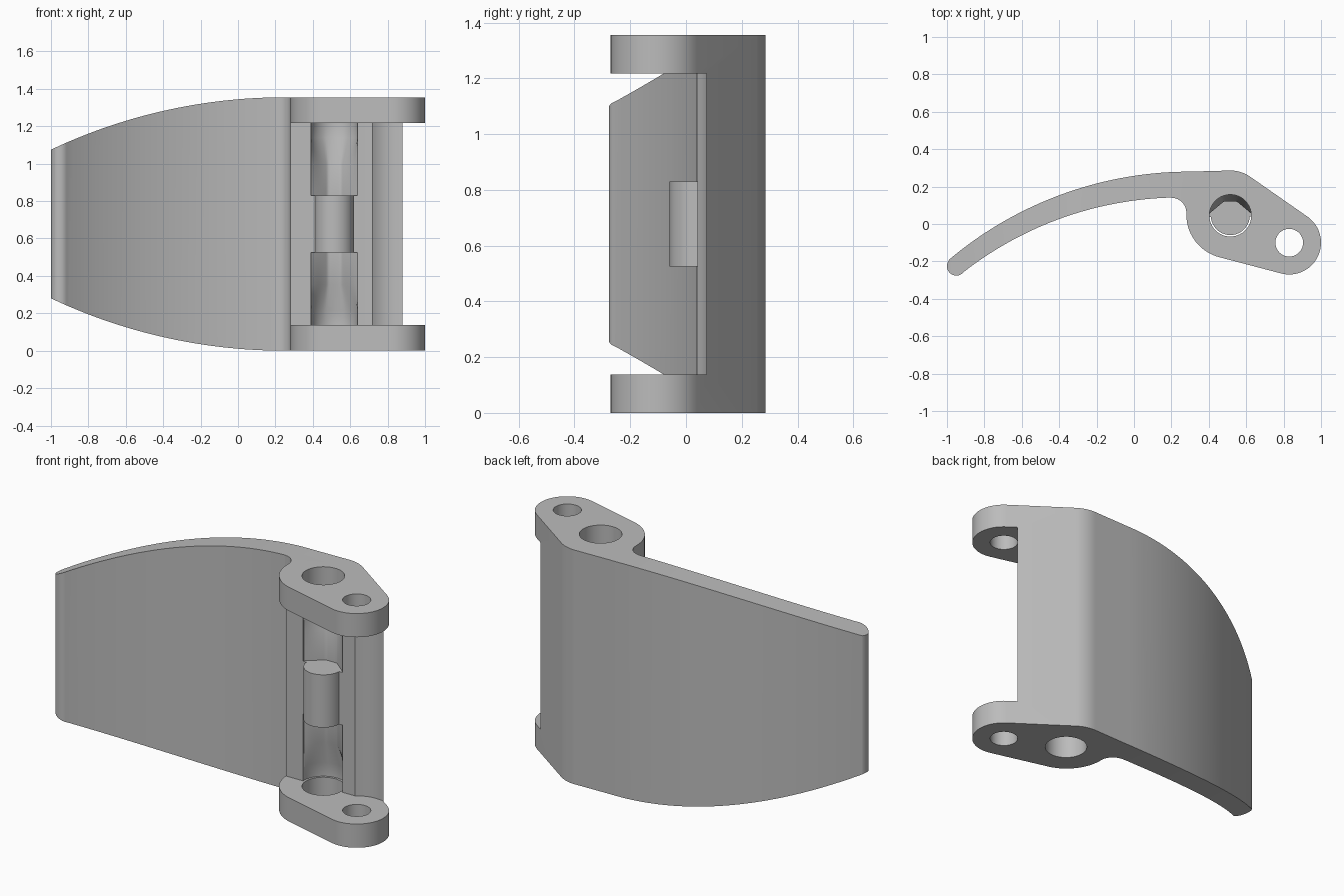
import bpy, bmesh
from math import sin, cos, pi, radians, sqrt, atan2

if "Cube" in bpy.data.objects:
    bpy.data.objects.remove(bpy.data.objects["Cube"], do_unlink=True)

H = 1.355                      # overall height
LUG = 0.137                    # lug thickness
HUB = (0.515, 0.045)           # spring pin axis
PIVOT = (0.83, -0.1)           # hinge hole axis

grey = bpy.data.materials.new("plain grey")
grey.use_nodes = True
grey.diffuse_color = (0.5, 0.5, 0.5, 1)
grey.node_tree.nodes["Principled BSDF"].inputs["Base Color"].default_value = (0.5, 0.5, 0.5, 1)


def loft(name, rings):
    """Closed solid through rings of 3D points."""
    bm = bmesh.new()
    loops = [[bm.verts.new(p) for p in ring] for ring in rings]
    for a, b in zip(loops, loops[1:]):
        for i in range(len(a)):
            j = (i + 1) % len(a)
            bm.faces.new((a[i], a[j], b[j], b[i]))
    bm.faces.new(loops[0])
    bm.faces.new(loops[-1])
    bmesh.ops.recalc_face_normals(bm, faces=bm.faces)
    mesh = bpy.data.meshes.new(name)
    bm.to_mesh(mesh)
    bm.free()
    mesh.materials.append(grey)
    obj = bpy.data.objects.new(name, mesh)
    bpy.context.scene.collection.objects.link(obj)
    return obj


def prism(name, pts, z0, z1):
    return loft(name, [[(x, y, z) for x, y in pts] for z in (z0, z1)])


def arc(c, r, a0, a1, n):
    """Points on an arc, angles in degrees."""
    angles = [radians(a0 + (a1 - a0) * i / n) for i in range(n + 1)]
    return [(c[0] + r * cos(a), c[1] + r * sin(a)) for a in angles]


def cylinder(name, c, r, z0, z1):
    return prism(name, arc(c, r, 0, 360, 64)[:-1], z0, z1)


def boolean(obj, cutter, operation="DIFFERENCE"):
    mod = obj.modifiers.new("cut", "BOOLEAN")
    mod.operation = operation
    mod.solver = "EXACT"
    mod.object = cutter
    bpy.context.view_layer.objects.active = obj
    bpy.ops.object.modifier_apply(modifier=mod.name)
    bpy.data.objects.remove(cutter, do_unlink=True)


def smooth(obj):
    bpy.ops.object.select_all(action="DESELECT")
    obj.select_set(True)
    bpy.context.view_layer.objects.active = obj
    bpy.ops.object.shade_smooth_by_angle(angle=radians(25))


# Plan outline: curved arm, rounded tip, hub and hinge lobe
outer_c, outer_r = (0.3, -1.72), 2.0
inner_c, inner_r = (0.25, -1.747), 1.889
outer_end = degrees_outer = 130.3
outline = arc(outer_c, outer_r, 90, outer_end, 36)
outline += arc((-0.95, -0.226), 0.05, 140, 310, 14)
outline += arc(inner_c, inner_r, 127.8, 91.5, 34)
outline += arc((0.2, 0.06), 0.08, 88, 0, 12)
outline += arc((0.515, 0.05), 0.235, 180, 256.4, 18)
outline += arc(PIVOT, 0.17, 256.4, 415, 32)
outline += arc((0.515, 0.1), 0.186, 55, 92, 10)
body = prism("lever_body", outline, -0.1, H + 0.1)

# Taper the height towards the tip
R = 2.93
xs = [-1.05 + 1.3 * i / 36 for i in range(37)]
drops = [(x, R - sqrt(R * R - (x - 0.25) ** 2)) for x in xs]
side = [(x, H - d) for x, d in drops] + [(1.1, H), (1.1, 0)]
side += [(x, d) for x, d in reversed(drops)]
envelope = loft("height_envelope", [[(x, y, z) for x, z in side] for y in (-1, 1)])
boolean(body, envelope, "INTERSECT")

# Gap between the two lugs, rounded around the hinge axis
gap = [(0.2, 0.036), (0.715, 0.042)] + arc(PIVOT, 0.18, 128, 0, 24)
gap += [(1.1, -0.1), (1.1, -0.4), (0.2, -0.4)]
boolean(body, prism("lug_gap", gap, LUG, H - LUG))


# Pockets above and below the pin, from round to a shallow trapezoid
def pocket_ring(z, flat):
    ring = []
    for i in range(64):
        a = 2 * pi * i / 64
        r = 0.125
        if flat and sin(a) > 0.01:
            r = min(r, 0.075 / sin(a), 0.104 / (sin(a) + 0.833 * abs(cos(a))))
        ring.append((HUB[0] + r * cos(a), HUB[1] + r * sin(a), z))
    return ring


levels = [(H - LUG, False), (1.14, False), (1.0, True), (0.83, True)]
for flip in (False, True):
    rings = [pocket_ring(H - z if flip else z, flat) for z, flat in levels]
    boolean(body, loft("pocket", rings))

# Through holes in the lugs
for z0, z1 in ((-0.1, 0.18), (H - 0.18, H + 0.1)):
    boolean(body, cylinder("hub_hole", HUB, 0.112, z0, z1))
boolean(body, cylinder("hinge_hole", PIVOT, 0.074, -0.1, H + 0.1))
smooth(body)

# Spring pin fixed to the middle of the hub
smooth(cylinder("spring_pin", HUB, 0.104, H - 0.83, 0.83))
